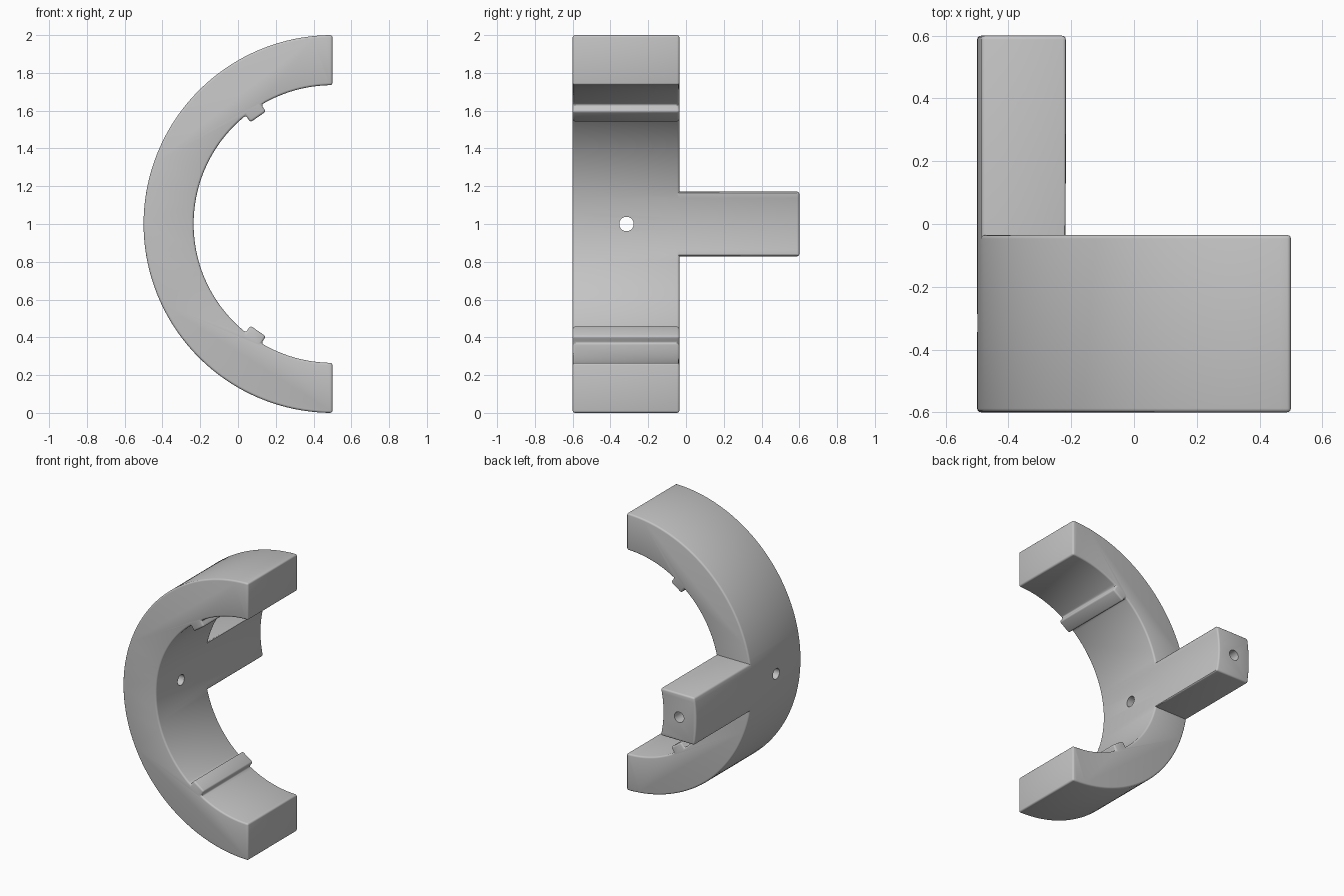
import bpy, bmesh
from math import asin, atan, atan2, cos, sin, hypot, pi
from mathutils import Vector

if "Cube" in bpy.data.objects:
    bpy.data.objects.remove(bpy.data.objects["Cube"])

OUTER, INNER = 1.0, 0.735          # ring radii
FRONT, BACK, ARM_END = -0.6, -0.035, 0.6
ARM_HALF = 0.171                   # half height of the arm
RIB_TIP, RIB_HALF = 0.69, 0.05
RIB_ANGLE = atan2(0.57, 0.395)

grey = bpy.data.materials.new("plain grey")
grey.use_nodes = True
colour = (0.55, 0.55, 0.55, 1)
grey.diffuse_color = colour
grey.node_tree.nodes["Principled BSDF"].inputs["Base Color"].default_value = colour


def arc(radius, start, end, steps):
    """Polar points, angle measured upward from the -x direction."""
    return [(radius, start + (end - start) * i / steps) for i in range(steps + 1)]


bm = bmesh.new()


def add_verts(points, sign=1):
    return [bm.verts.new((0.5 - r * cos(t), FRONT, 1 + sign * r * sin(t))) for r, t in points]


# Profile: two mirrored ring halves with a rib each, joined by the arm section
arm_out, arm_in = asin(ARM_HALF / OUTER), asin(ARM_HALF / INNER)
base, tip = asin(RIB_HALF / INNER), atan(RIB_HALF / RIB_TIP)
tip_radius = hypot(RIB_TIP, RIB_HALF)
corners = {}
for sign in (1, -1):
    outside = add_verts(arc(OUTER, arm_out, pi / 2, 40), sign)
    inside = add_verts(
        arc(INNER, pi / 2, RIB_ANGLE + base, 16)
        + [(tip_radius, RIB_ANGLE + tip), (tip_radius, RIB_ANGLE - tip)]
        + arc(INNER, RIB_ANGLE - base, arm_in, 20), sign)
    bm.faces.new(outside + inside)
    corners[sign] = outside[0], inside[-1]
mid_out = add_verts(arc(OUTER, -arm_out, arm_out, 10)[1:-1])
mid_in = add_verts(arc(INNER, arm_in, -arm_in, 10)[1:-1])
bm.faces.new([corners[-1][0]] + mid_out + [corners[1][0], corners[1][1]]
             + mid_in + [corners[-1][1]])


def extrude(faces, distance):
    geom = bmesh.ops.extrude_face_region(bm, geom=faces)["geom"]
    bmesh.ops.translate(bm, vec=Vector((0, distance, 0)),
                        verts=[g for g in geom if isinstance(g, bmesh.types.BMVert)])
    return [g for g in geom if isinstance(g, bmesh.types.BMFace)]


# Ring thickness, then the arm carried on behind it
bmesh.ops.recalc_face_normals(bm, faces=bm.faces[:])
caps = extrude(bm.faces[:], BACK - FRONT)
arm_cap = [f for f in caps if f.calc_center_bounds().x < -0.2
           and abs(f.calc_center_bounds().z - 1) < 0.05]
extrude(arm_cap, ARM_END - BACK)
bmesh.ops.recalc_face_normals(bm, faces=bm.faces[:])
mesh = bpy.data.meshes.new("half_ring_with_arm")
bm.to_mesh(mesh)
bm.free()
body = bpy.data.objects.new("half_ring_with_arm", mesh)
bpy.context.collection.objects.link(body)
mesh.materials.append(grey)

# Softened edges
bevel = body.modifiers.new("soft_edges", "BEVEL")
bevel.width, bevel.segments = 0.012, 3
bevel.limit_method, bevel.angle_limit = "ANGLE", 0.6


# Pin holes: one through the ring wall, one blind in the arm end
def hole_cutter(name, location, rotation, depth):
    bpy.ops.mesh.primitive_cylinder_add(vertices=32, radius=0.038, depth=depth,
                                        location=location, rotation=rotation)
    cutter = bpy.context.object
    cutter.name = name
    cutter.hide_render = True
    cutter.data.materials.append(grey)
    cut = body.modifiers.new(name, "BOOLEAN")
    cut.operation, cut.solver, cut.object = "DIFFERENCE", "EXACT", cutter
    return cutter


cutters = [hole_cutter("wall_hole", (-0.36, -0.315, 1), (0, pi / 2, 0), 0.6),
           hole_cutter("arm_end_hole", (-0.365, ARM_END, 1), (pi / 2, 0, 0), 0.5)]

bpy.ops.object.select_all(action="DESELECT")
body.select_set(True)
bpy.context.view_layer.objects.active = body
for modifier in list(body.modifiers):
    bpy.ops.object.modifier_apply(modifier=modifier.name)
for cutter in cutters:
    bpy.data.objects.remove(cutter)
bpy.ops.object.shade_smooth_by_angle(angle=0.6)
